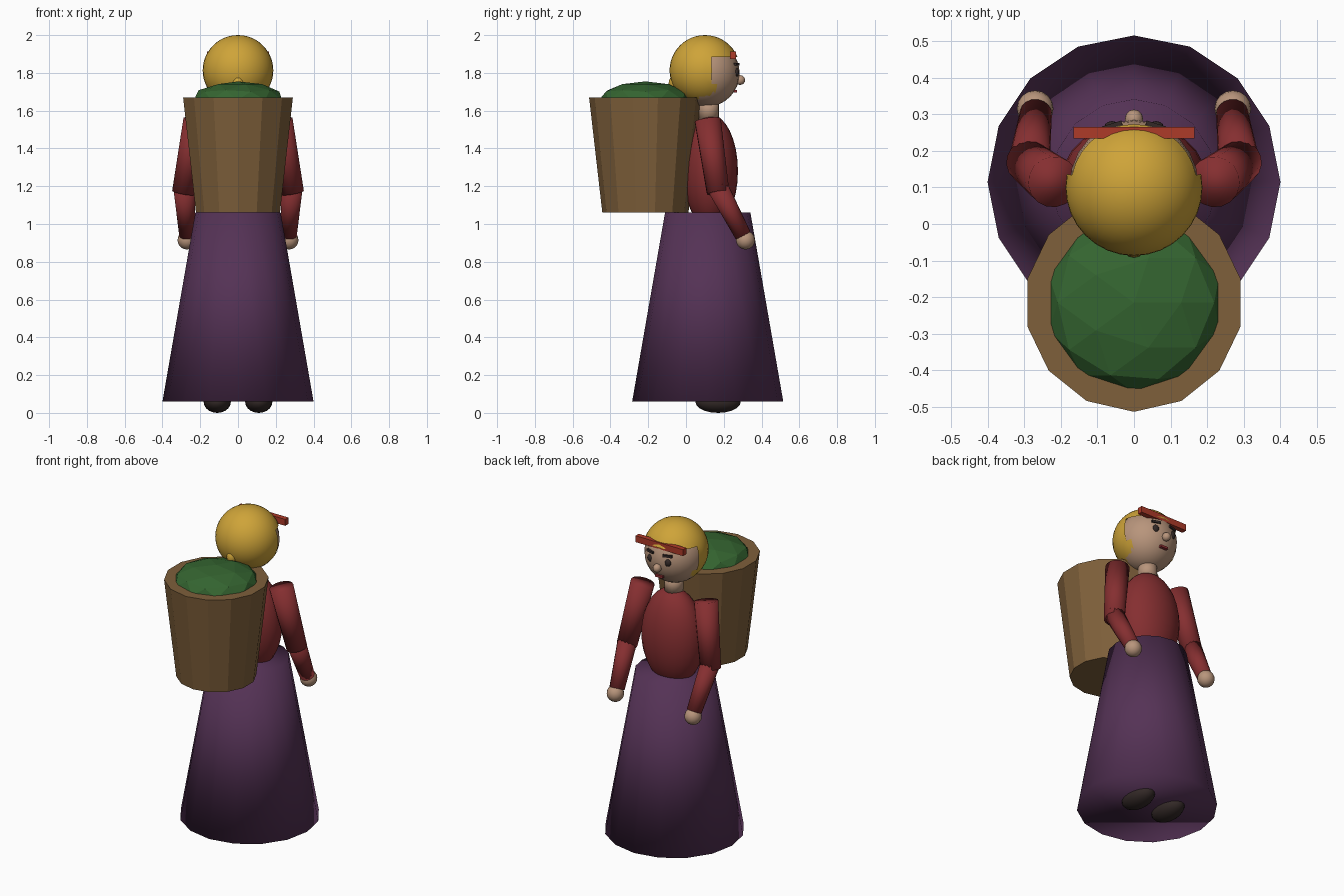
import bpy, bmesh
from mathutils import Vector, Matrix

cube = bpy.data.objects.get("Cube")
if cube:
    bpy.data.objects.remove(cube, do_unlink=True)


def make_material(name, rgb):
    m = bpy.data.materials.new(name)
    m.use_nodes = True
    m.diffuse_color = (*rgb, 1)
    bsdf = next(n for n in m.node_tree.nodes if n.type == 'BSDF_PRINCIPLED')
    bsdf.inputs["Base Color"].default_value = (*rgb, 1)
    return m


PURPLE = make_material("purple cloth", (0.09, 0.032, 0.092))
RED = make_material("dark red wool", (0.235, 0.028, 0.03))
BAND = make_material("bright red band", (0.42, 0.043, 0.022))
BROWN = make_material("brown wicker", (0.21, 0.116, 0.043))
GREEN = make_material("leaf green", (0.035, 0.13, 0.03))
BLONDE = make_material("blonde hair", (0.62, 0.37, 0.04))
SKIN = make_material("skin", (0.48, 0.30, 0.20))
LIP = make_material("lip red", (0.30, 0.03, 0.035))
DARK = make_material("dark leather", (0.033, 0.022, 0.02))


def finish(name, bm, material, smooth=True):
    mesh = bpy.data.meshes.new(name)
    bmesh.ops.recalc_face_normals(bm, faces=bm.faces[:])
    for f in bm.faces:
        f.smooth = smooth
    bm.to_mesh(mesh)
    bm.free()
    mesh.materials.append(material)
    ob = bpy.data.objects.new(name, mesh)
    bpy.context.collection.objects.link(ob)
    return ob


def ball(name, center, size, material, seg=24, rings=16, keep=None):
    """Ellipsoid with radii size; keep() optionally filters its faces."""
    bm = bmesh.new()
    bmesh.ops.create_uvsphere(bm, u_segments=seg, v_segments=rings, radius=1)
    bmesh.ops.scale(bm, vec=size, verts=bm.verts)
    bmesh.ops.translate(bm, vec=center, verts=bm.verts)
    if keep:
        gone = [f for f in bm.faces if not keep(f.calc_center_median())]
        bmesh.ops.delete(bm, geom=gone, context='FACES')
    return finish(name, bm, material)


def limb(name, a, b, ra, rb, material, sides=16, smooth=True):
    """Capped tapered cylinder from a (radius ra) to b (radius rb)."""
    a, b = Vector(a), Vector(b)
    bm = bmesh.new()
    bmesh.ops.create_cone(bm, cap_ends=True, segments=sides, radius1=ra,
                          radius2=rb, depth=(b - a).length)
    axis = b - a
    turn = Matrix.Identity(4)
    if abs(axis.x) + abs(axis.y) > 0.001:
        turn = axis.to_track_quat('Z', 'Y').to_matrix().to_4x4()
    bm.transform(Matrix.Translation((a + b) / 2) @ turn)
    return finish(name, bm, material, smooth)


def box(name, center, size, material, tilt=0):
    bm = bmesh.new()
    bmesh.ops.create_cube(bm, size=1)
    bmesh.ops.scale(bm, vec=size, verts=bm.verts)
    bm.transform(Matrix.Translation(center) @ Matrix.Rotation(tilt, 4, 'Z'))
    return finish(name, bm, material, False)


# Clothing and body
limb("skirt", (0, 0.115, 0.06), (0, 0.115, 1.06), 0.4, 0.226, PURPLE)
ball("torso", (0, 0.13, 1.28), (0.195, 0.145, 0.3), RED)
limb("neck", (0, 0.12, 1.55), (0, 0.12, 1.66), 0.055, 0.055, SKIN)

# Head, with hair open over the face
ball("head", (0, 0.106, 1.798), (0.176, 0.178, 0.178), SKIN)
ball("hair", (0, 0.1, 1.813), (0.187, 0.187, 0.187), BLONDE, 32, 24,
     keep=lambda c: c.y < 0.15 or c.z > 1.895)
ball("hair_knot", (0, -0.062, 1.745), (0.03, 0.03, 0.04), BLONDE, 12, 8)
box("headband", (0, 0.249, 1.893), (0.33, 0.032, 0.04), BAND)
ball("nose", (0, 0.286, 1.762), (0.025, 0.027, 0.026), SKIN, 12, 8)
box("mouth", (0, 0.262, 1.703), (0.05, 0.018, 0.014), LIP)

# Basket and its load
limb("basket", (0, -0.215, 1.06), (0, -0.215, 1.67), 0.228, 0.298,
     BROWN, 14, False)
bm = bmesh.new()
bmesh.ops.create_icosphere(bm, subdivisions=2, radius=0.245)
bmesh.ops.scale(bm, vec=(1, 1, 0.4), verts=bm.verts)
bmesh.ops.translate(bm, vec=(0, -0.215, 1.657), verts=bm.verts)
finish("basket_greens", bm, GREEN, False)

# Paired parts
for side, s in (("left", 1), ("right", -1)):
    limb(side + "_upper_arm", (s * 0.22, 0.115, 1.55), (s * 0.29, 0.17, 1.165),
         0.07, 0.06, RED)
    limb(side + "_forearm", (s * 0.287, 0.165, 1.2), (s * 0.268, 0.302, 0.94),
         0.057, 0.044, RED)
    ball(side + "_hand", (s * 0.27, 0.315, 0.915), (0.05,) * 3, SKIN, 16, 10)
    ball(side + "_shoe", (s * 0.11, 0.17, 0.058), (0.072, 0.12, 0.058),
         DARK, 16, 10)
    ball(side + "_eye", (s * 0.06, 0.266, 1.803), (0.021, 0.015, 0.023),
         DARK, 12, 8)
    box(side + "_brow", (s * 0.058, 0.264, 1.845), (0.055, 0.022, 0.014),
        DARK, -s * 0.3)
